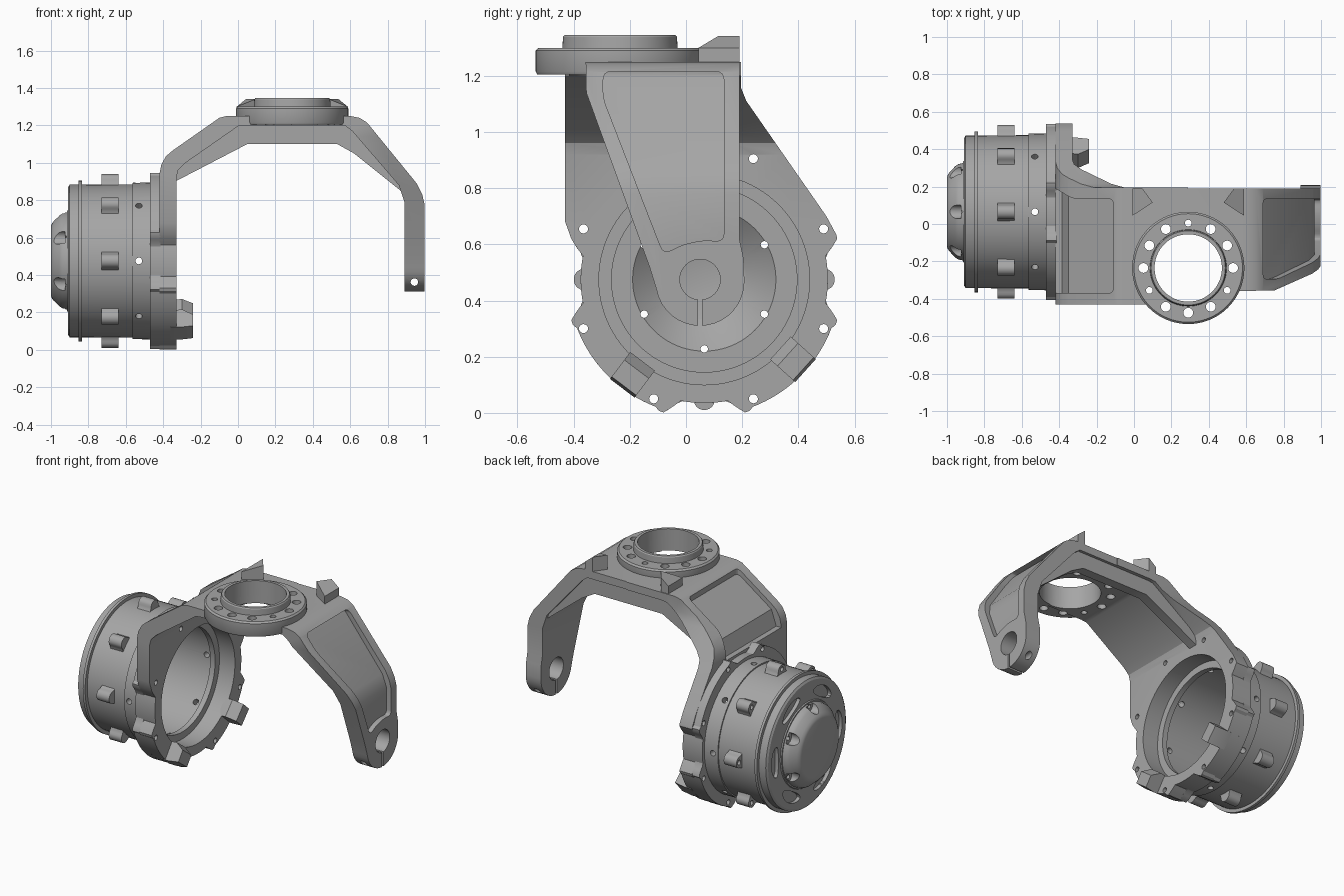
import bpy, bmesh, math
from math import sin, cos, pi, radians
from mathutils import Matrix, Vector

if "Cube" in bpy.data.objects:
    bpy.data.objects.remove(bpy.data.objects["Cube"])

metal = bpy.data.materials.new("cast grey")
metal.diffuse_color = (0.38, 0.38, 0.38, 1)
metal.use_nodes = True
metal.node_tree.nodes["Principled BSDF"].inputs["Base Color"].default_value = metal.diffuse_color
CY, CZ = 0.065, 0.475            # hub axis (runs along x)
RX, RY = 0.29, -0.235            # swivel ring axis (runs along z)
HUB = Matrix.Translation((0, CY, CZ))


def finish(name, bm):
    bmesh.ops.recalc_face_normals(bm, faces=bm.faces)
    me = bpy.data.meshes.new(name)
    bm.to_mesh(me)
    bm.free()
    me.materials.append(metal)
    ob = bpy.data.objects.new(name, me)
    bpy.context.collection.objects.link(ob)
    return ob


def rounded(pts, r, n=4):
    """Round every corner of a 2D outline."""
    out = []
    for i, p in enumerate(pts):
        p, a, b = Vector(p), Vector(pts[i - 1]), Vector(pts[(i + 1) % len(pts)])
        ra, rb = min(r, (a - p).length * .45), min(r, (b - p).length * .45)
        s, e = p + (a - p).normalized() * ra, p + (b - p).normalized() * rb
        for k in range(n + 1):
            t = k / n
            out.append(tuple(s * (1 - t) ** 2 + p * 2 * t * (1 - t) + e * t * t))
    return out


def prism(name, pts, axis, lo, hi, mat=None):
    """Extrude a 2D outline along the x, y or z axis."""
    put = {'x': lambda u, v, w: (w, u, v), 'y': lambda u, v, w: (u, w, v),
           'z': lambda u, v, w: (u, v, w)}[axis]
    bm = bmesh.new()
    a = [bm.verts.new(put(u, v, lo)) for u, v in pts]
    b = [bm.verts.new(put(u, v, hi)) for u, v in pts]
    bm.faces.new(a)
    bm.faces.new(b)
    for i in range(len(pts)):
        j = (i + 1) % len(pts)
        bm.faces.new((a[i], a[j], b[j], b[i]))
    if mat:
        bm.transform(mat)
    return finish(name, bm)


def lathe(name, prof, mat, n=96):
    """Revolve closed (height, radius) points about local z."""
    bm = bmesh.new()
    rings = [[bm.verts.new((r * cos(2 * pi * k / n), r * sin(2 * pi * k / n), h))
              for k in range(n)] for h, r in prof]
    for i in range(len(prof)):
        j = (i + 1) % len(prof)
        if prof[i][1] == 0 and prof[j][1] == 0:
            continue
        for k in range(n):
            m = (k + 1) % n
            bm.faces.new((rings[i][k], rings[i][m], rings[j][m], rings[j][k]))
    bmesh.ops.remove_doubles(bm, verts=bm.verts, dist=1e-5)
    bm.transform(mat)
    return finish(name, bm)


def cylinders(specs, n=20):
    """Cutter made of (axis, centre, radius, length, transform) cylinders."""
    bm = bmesh.new()
    turn = {'x': Matrix.Rotation(pi / 2, 4, 'Y'), 'y': Matrix.Rotation(pi / 2, 4, 'X'),
            'z': Matrix.Identity(4)}
    for axis, c, r, d, m in specs:
        bmesh.ops.create_cone(bm, cap_ends=True, segments=n if r < .1 else 96, radius1=r, radius2=r,
                              depth=d, matrix=m @ Matrix.Translation(c) @ turn[axis])
    return finish("cutter", bm)


def boolean(ob, other, op='DIFFERENCE'):
    mod = ob.modifiers.new("cut", 'BOOLEAN')
    mod.operation, mod.object, mod.solver = op, other, 'EXACT'
    bpy.context.view_layer.objects.active = ob
    bpy.ops.object.modifier_apply(modifier=mod.name)
    bpy.data.objects.remove(other)
    return ob


I = Matrix.Identity(4)
AX = HUB @ Matrix.Rotation(pi / 2, 4, 'Y')


def spin(deg):
    return HUB @ Matrix.Rotation(radians(deg), 4, 'X')


def scallop(deg):
    """Flange edge point with a shallow notch at each quarter turn."""
    d = abs((deg + 45) % 90 - 45)
    r = .44 if d < 11 else .44 + .055 * min(1, (d - 11) / 6)
    r = r if d < 20 else .485
    return CY + r * cos(radians(deg)), CZ + r * sin(radians(deg))


# Swivel ring holes, shared by the ring and both yoke halves
def ring_holes():
    spec = [('z', (RX, RY, 1.2), .18, .6, I)]
    for k in range(12):
        a = radians(30 * k)
        r = .018 if k in (3, 7, 11) else .026
        spec.append(('z', (RX + .24 * cos(a), RY + .24 * sin(a), 1.22), r, .3, I))
    return cylinders(spec)


# Left yoke half: side outline crossed with front profile
left_side = [(.195, 1.4), (-.43, 1.4), (-.43, .68)]
left_side += [scallop(d) for d in range(163, 378, 2)] + [(.535, .635), (.5, .70), (.215, 1.11), (.195, 1.16)]
left_profile = [(.29, 1.25), (0, 1.25), (-.06, 1.25), (-.1, 1.24), (-.35, 1.065), (-.385, 1.035), (-.41, .99),
                (-.42, .94), (-.42, -.1), (-.33, -.1), (-.33, .92), (-.32, .96), (-.28, 1.0), (0, 1.195),
                (.04, 1.2), (.29, 1.2)]
left_arm = prism("left_yoke_arm", left_profile, 'y', -.7, .7)
# Stiffening web under the back edge, set in a little
left_rib = prism("rib", [(-.335, .9), (.05, 1.1), (.29, 1.1), (.29, 1.22), (0, 1.22), (-.3, 1.02), (-.36, .94)],
                 'y', .11, .172)
boolean(left_arm, left_rib, 'UNION')
boolean(left_arm, prism("mask", left_side, 'x', -.8, .5), 'INTERSECT')
left_pocket = prism("pocket", rounded([(-.6, -.37), (-.11, -.37), (-.11, .135), (-.33, .135), (-.6, .30)], .03),
                    'z', .8, 1.6)
boolean(left_pocket, prism("band", [(-.05, 1.225), (-.1, 1.205), (-.35, 1.03), (-.385, .93), (-.8, .93),
                                    (-.8, 1.5), (-.05, 1.5)], 'y', -.8, .8), 'INTERSECT')
boolean(left_arm, left_pocket)
bolts = [(.24, .905), (-.11, .905), (.49, .655), (-.365, .655), (.49, .3), (-.365, .3), (-.115, .05), (.24, .05)]


def flange_holes():
    return cylinders([('x', (-.4, 0, 0), .375, .3, HUB)]
                     + [('x', (-.4, y, z), .016, .4, I) for y, z in bolts])


boolean(left_arm, flange_holes())
boolean(left_arm, ring_holes())

# Scalloped mounting flange behind the plate
flange = prism("mounting_flange", [scallop(d) for d in range(0, 360, 2)], 'x', -.47, -.415)
boolean(flange, flange_holes())

# Right yoke half with a round axle end
right_side = [(.19, 1.4), (-.36, 1.4), (-.355, 1.14), (-.13, .52)]
right_side += [(.05 + .158 * cos(radians(d)), .468 + .158 * sin(radians(d))) for d in range(190, 361, 10)]
right_side += [(.205, .55), (.19, .62)]
right_profile = [(.29, 1.25), (.6, 1.25), (.65, 1.24), (.69, 1.215), (.955, .89), (.985, .83), (.997, .78), (.997, .2),
                 (.89, .2), (.89, .79), (.86, .88), (.61, 1.17), (.57, 1.2), (.29, 1.2)]
right_arm = prism("right_yoke_arm", right_profile, 'y', -.7, .7)
right_rib = prism("rib", [(.29, 1.1), (.53, 1.1), (.62, 1.05), (.895, .83), (.925, .8), (.9, .9), (.6, 1.22),
                          (.29, 1.22)], 'y', .11, .172)
boolean(right_arm, right_rib, 'UNION')
boolean(right_arm, prism("mask", right_side, 'x', .1, 1.2), 'INTERSECT')
right_pocket = prism("pocket", rounded([(-.295, 1.215), (.135, 1.215), (.135, .61), (.06, .615), (-.01, .60),
                                        (-.08, .565), (-.295, 1.12)], .03), 'x', .5, 1.3)
boolean(right_pocket, prism("band", [(.62, 1.225), (.665, 1.2), (.935, .86), (.965, .78), (.965, .2), (1.3, .2),
                                     (1.3, 1.5), (.62, 1.5)], 'y', -.8, .8), 'INTERSECT')
boolean(right_arm, right_pocket)
boolean(right_arm, ring_holes())
# Axle bore, clamp slit and clamp bolt hole
boolean(right_arm, cylinders([('x', (.94, .05, .475), .072, .4, I)], 40))
boolean(right_arm, prism("slit", [(.043, .2), (.057, .2), (.057, .47), (.043, .47)], 'x', .8, 1.1))
boolean(right_arm, cylinders([('y', (.943, 0, .362), .02, .8, I)]))

# Swivel ring with raised collar
ring = lathe("swivel_ring", [(1.205, .17), (1.345, .17), (1.345, .198), (1.338, .203), (1.3, .205), (1.3, .29),
                             (1.29, .3), (1.215, .3), (1.205, .295)], Matrix.Translation((RX, RY, 0)))
boolean(ring, ring_holes())

# Steering stop tabs on top
for side, name in ((-1, "stop_tab_left"), (1, "stop_tab_right")):
    plan = [(.297, .045), (.19, .115), (.245, .19), (.297, .19)]
    tab = prism(name, [(RX + side * u, v) for u, v in plan], 'z', 1.23, 1.342)
    for v in tab.data.vertices:
        if v.co.z > 1.3 and abs(v.co.x - RX) > .28:
            v.co.z = 1.3

# Hub drum: hollow shell with inner lip, end plate and domed cap
drum = lathe("hub_drum", [(-1, 0), (-1, .185), (-.995, .2), (-.985, .213), (-.955, .245), (-.94, .255), (-.915, .26),
                          (-.915, .268), (-.908, .272), (-.908, .395), (-.9, .408), (-.852, .408), (-.852, .43),
                          (-.835, .43), (-.835, .408), (-.565, .41), (-.565, .418), (-.42, .42), (-.42, .385),
                          (-.44, .38), (-.44, .33), (-.475, .33), (-.475, .372), (-.86, .372), (-.87, .36),
                          (-.87, .255), (-.96, .15), (-.965, .14), (-.965, 0)], AX)
# Cap notches, then end plate bolt holes and wall holes
boolean(drum, cylinders([('x', (-1, 0, .25), .036, .15, spin(60 * k)) for k in range(6)]))
boolean(drum, cylinders([('x', (-.9, 0, .247), .013, .3, spin(60 * k)) for k in range(6)]
                        + [('z', (-.53, 0, .4), .018, .16, spin(45 * k)) for k in range(8)]))
# Kidney recesses in the end plate
kidney = [(.325 + .035 * cos(2 * pi * k / 24), .10 * sin(2 * pi * k / 24)) for k in range(24)]
kidney = [(r * sin(t / .325), r * cos(t / .325)) for r, t in kidney]
for k in range(6):
    boolean(drum, prism("recess", kidney, 'x', -1, -.885, spin(30 + 60 * k)))

# Rounded bolt lugs around the drum
lug = [(-.055, .395), (.055, .395), (.042, .415)]
lug += [(.037 * cos(radians(d)), .43 + .035 * sin(radians(d))) for d in range(0, 181, 20)] + [(-.042, .415)]
for k in range(8):
    boss = prism("drum_lug_%d" % (k + 1), lug, 'x', -.73, -.64, spin(45 * k))
    boolean(boss, cylinders([('x', (-.73, 0, .436), .015, .12, spin(45 * k))], 12))

# Stop blocks on the lower flange
block = [(-.36, .375), (-.30, .365), (-.24, .40), (-.24, .475), (-.31, .485), (-.36, .485)]
for deg, name in ((-42, "stop_block_back"), (-127, "stop_block_front")):
    prism(name, block, 'y', -.055, .055, spin(deg - 90))

# Smooth curved faces, keep edges sharp
for ob in bpy.data.objects:
    ob.select_set(True)
bpy.context.view_layer.objects.active = drum
bpy.ops.object.shade_smooth_by_angle(angle=radians(28))
